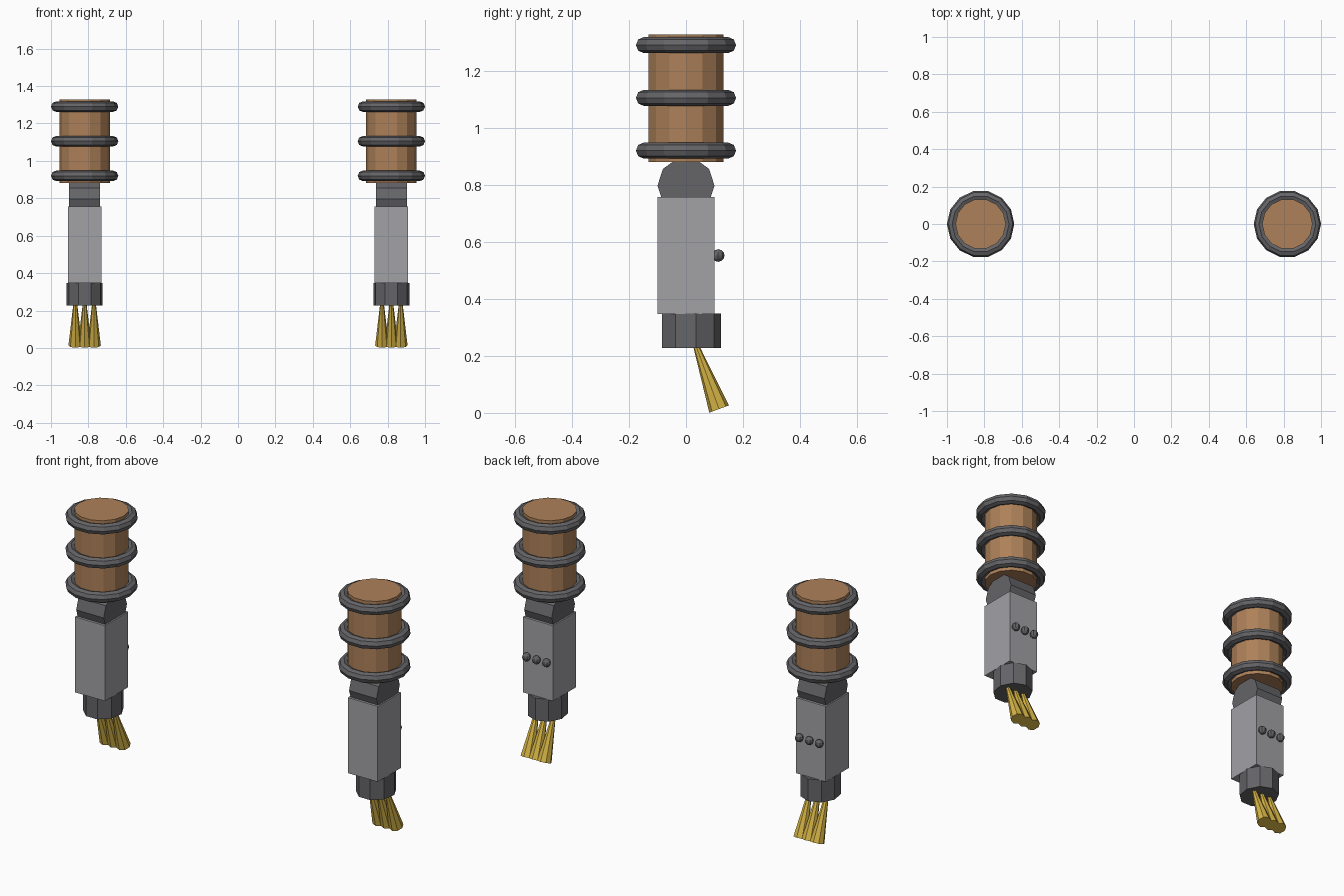
import bpy
from math import radians, pi, sin, cos

if "Cube" in bpy.data.objects:
    bpy.data.objects.remove(bpy.data.objects["Cube"])


def material(name, rgb):
    m = bpy.data.materials.new(name)
    m.diffuse_color = (*rgb, 1)
    m.use_nodes = True
    m.node_tree.nodes["Principled BSDF"].inputs["Base Color"].default_value = m.diffuse_color
    return m


BROWN = material("brown", (0.42, 0.22, 0.10))
GOLD = material("gold", (0.66, 0.45, 0.06))
DARK = material("dark_grey", (0.13, 0.13, 0.14))
LIGHT = material("light_grey", (0.36, 0.36, 0.38))


def finish(name, mat, scale=None):
    ob = bpy.context.object
    ob.name = name
    ob.data.materials.append(mat)
    if scale:
        ob.scale = scale
    return ob


def cone(name, mat, sides, r1, r2, depth, loc, rot=(0, 0, 0), scale=None):
    bpy.ops.mesh.primitive_cone_add(vertices=sides, radius1=r1, radius2=r2,
                                    depth=depth, location=loc, rotation=rot)
    return finish(name, mat, scale)


def arm(side, cx):
    # Upper arm drum with three bands
    cone(f"{side}_upper_arm", BROWN, 14, 0.135, 0.135, 0.447,
         (cx, 0, 1.104), (0, 0, pi / 2))
    for i, z in enumerate((0.92, 1.105, 1.29)):
        bpy.ops.mesh.primitive_torus_add(
            major_segments=14, minor_segments=8, major_radius=0.152,
            minor_radius=0.028, location=(cx, 0, z))
        finish(f"{side}_band_{i}", DARK)

    # Elbow hinge, lying along x
    cone(f"{side}_elbow", DARK, 10, 0.1, 0.1, 0.165,
         (cx, 0, 0.797), (0, pi / 2, 0))

    # Forearm block
    bpy.ops.mesh.primitive_cube_add(size=1, location=(cx, 0, 0.552))
    finish(f"{side}_forearm", LIGHT, (0.18, 0.2, 0.41))

    # Row of studs on the back of the forearm
    for i in (-1, 0, 1):
        bpy.ops.mesh.primitive_uv_sphere_add(
            segments=8, ring_count=6, radius=0.022,
            location=(cx + i * 0.06, 0.113, 0.552))
        finish(f"{side}_stud_{i + 1}", DARK)

    # Wrist cuff, nine sided and slightly narrowed
    cone(f"{side}_wrist", DARK, 9, 0.1067, 0.1067, 0.121,
         (cx, 0.0157, 0.2875), scale=(0.915, 1, 1))

    # Three flared fingers tilted backwards
    tilt, length = radians(20), 0.328
    for i in (-1, 0, 1):
        cone(f"{side}_finger_{i + 1}", GOLD, 8, 0.0366, 0, length,
             (cx + i * 0.05, 0.116 - sin(tilt) * length / 2,
              0.0135 + cos(tilt) * length / 2), (tilt, 0, 0))


arm("left", -0.82)
arm("right", 0.82)
